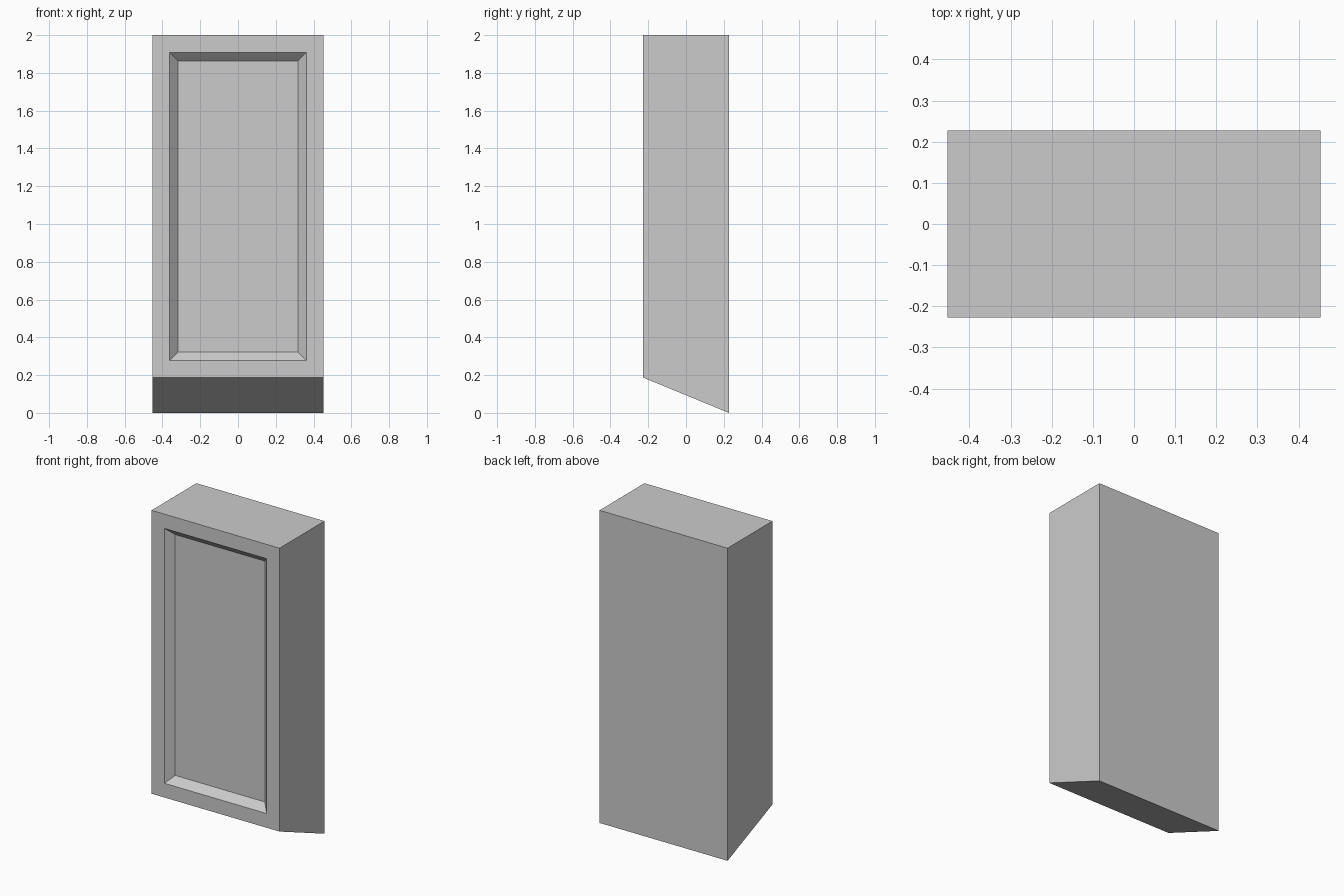
import bpy, bmesh

if "Cube" in bpy.data.objects:
    bpy.data.objects.remove(bpy.data.objects["Cube"])

W, D = 0.453, 0.227        # half width, half depth
FRAME, BEVEL = 0.091, 0.045

bm = bmesh.new()

# Side profile with sloped underside, extruded across the width
profile = [(-D, 0.187), (D, 0.0), (D, 2.0), (-D, 2.0)]
side = bm.faces.new([bm.verts.new((-W, y, z)) for y, z in profile])
ext = bmesh.ops.extrude_face_region(bm, geom=[side])
bmesh.ops.translate(bm, vec=(2 * W, 0, 0),
                    verts=[v for v in ext["geom"] if isinstance(v, bmesh.types.BMVert)])
bmesh.ops.recalc_face_normals(bm, faces=bm.faces[:])

# Front frame, then recessed panel with chamfered sides
bm.normal_update()
front = min(bm.faces, key=lambda f: f.normal.y)
bmesh.ops.inset_region(bm, faces=[front], thickness=FRAME, use_even_offset=True)
bmesh.ops.inset_region(bm, faces=[front], thickness=BEVEL, use_even_offset=True)
for v in front.verts:
    v.co.y = -D + BEVEL
bm.normal_update()

mesh = bpy.data.meshes.new("recessed_panel_block")
bm.to_mesh(mesh)
bm.free()
bpy.context.collection.objects.link(bpy.data.objects.new("recessed_panel_block", mesh))
